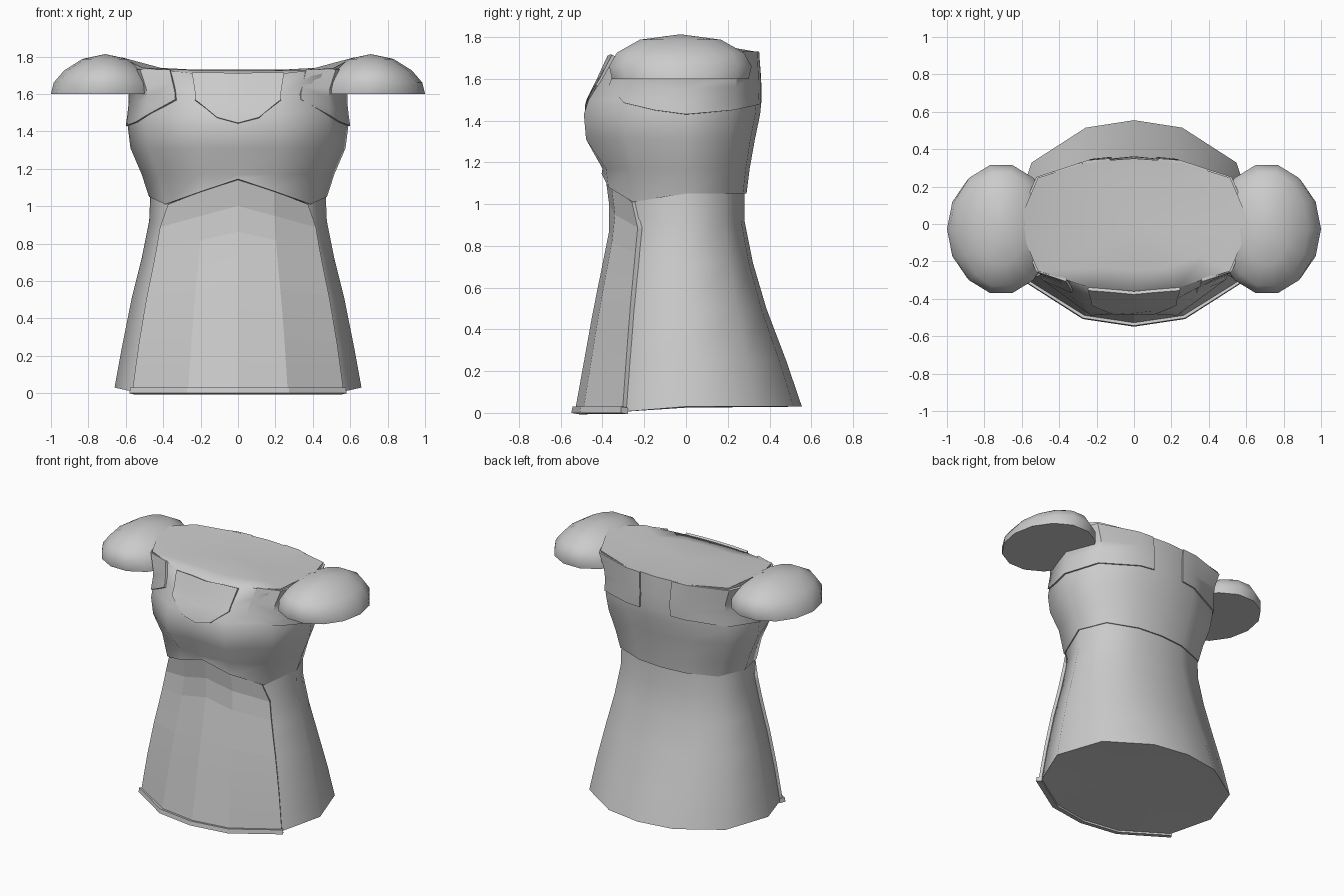
import bpy
from math import sin, cos, radians, pi, copysign
from mathutils import Vector

if "Cube" in bpy.data.objects:
    bpy.data.objects.remove(bpy.data.objects["Cube"])

ANG = [0, 23, 56, 90, 124, 157, 180, 203, 236, 270, 304, 337]   # 0 = front, 90 = +x

# rings: z, half width, front depth, back depth, squareness power, bust bulge
SKIRT = [(0, .66, .515, .555, .9, 0), (.25, .62, .47, .48, .85, 0), (.5, .57, .425, .385, .8, 0),
         (.72, .515, .38, .32, .75, 0), (.92, .475, .34, .28, .7, 0), (1.15, .465, .37, .28, .7, 0)]
BODICE = [(1.05, .476, .38, .29, .72, 0), (1.17, .515, .40, .305, .75, .02),
          (1.31, .575, .465, .33, .8, .10), (1.43, .59, .475, .355, .8, .10),
          (1.5, .58, .465, .362, .8, .07), (1.6, .57, .415, .36, .7, .03),
          (1.73, .62, .355, .35, .6, 0)]


def corner(ring, deg):
    z, rx, yf, yb, p, bust = ring
    t = radians(deg)
    c = 0 if deg in (90, 270) else cos(t)
    y = -copysign(abs(c) ** p, c) * (yf if c > 0 else yb)
    if deg in (23, 337):
        y *= 1 + bust
    return Vector((rx * sin(t), y, z))


def surf(rings, deg, z, off):
    """Point on the faceted shell, pushed outward by off."""
    deg %= 360
    i = max(k for k in range(12) if ANG[k] <= deg)
    a0, a1 = ANG[i], (ANG + [360])[i + 1]
    u = (deg - a0) / (a1 - a0)
    for r0, r1 in zip(rings, rings[1:]):
        if z <= r1[0] or r1 is rings[-1]:
            break
    v = (z - r0[0]) / (r1[0] - r0[0])
    lo = corner(r0, a0).lerp(corner(r0, a1 % 360), u)
    hi = corner(r1, a0).lerp(corner(r1, a1 % 360), u)
    p = lo.lerp(hi, v)
    d = Vector((p.x, p.y, 0)).normalized()
    return Vector((p.x, p.y, z)) + d * off


def shade(me, angle):
    if angle:
        me.shade_smooth()
        me.set_sharp_from_angle(angle=radians(angle))


def finish(name, verts, faces):
    me = bpy.data.meshes.new(name)
    me.from_pydata([tuple(v) for v in verts], [], faces)
    ob = bpy.data.objects.new(name, me)
    bpy.context.collection.objects.link(ob)
    return ob


def loft(name, rows, cap_low, cap_high, smooth=62):
    """Closed loops of equal length, capped with fans around the given points."""
    n = len(rows[0])
    verts = [v for r in rows for v in r] + [cap_low, cap_high]
    faces = [(r * n + i, r * n + (i + 1) % n, (r + 1) * n + (i + 1) % n, (r + 1) * n + i)
             for r in range(len(rows) - 1) for i in range(n)]
    lo, hi, last = len(verts) - 2, len(verts) - 1, (len(rows) - 1) * n
    faces += [((i + 1) % n, i, lo) for i in range(n)]
    faces += [(last + i, last + (i + 1) % n, hi) for i in range(n)]
    shade(finish(name, verts, faces).data, smooth)


def panel(name, rings, cols, off, thick, levels=5, smooth=45):
    """Raised cloth panel; cols = (angle, bottom z, top z, angle at the top edge)."""
    verts = [surf(rings, c[-1] if k == levels and len(c) > 3 else c[0],
                  c[1] + (c[2] - c[1]) * k / levels, off)
             for c in cols for k in range(levels + 1)]
    m = levels + 1
    faces = [(c * m + k, (c + 1) * m + k, (c + 1) * m + k + 1, c * m + k + 1)
             for c in range(len(cols) - 1) for k in range(levels)]
    ob = finish(name, verts, faces)
    s = ob.modifiers.new("thickness", 'SOLIDIFY')
    s.thickness, s.offset = thick, -1
    # bake the thickness so the rim edges can stay sharp
    ev = ob.evaluated_get(bpy.context.evaluated_depsgraph_get())
    me = bpy.data.meshes.new_from_object(ev)
    ob.modifiers.clear()
    ob.data = me
    shade(me, smooth)


# skirt: hem drops slightly toward the front
rows = [[corner(r, a) for a in ANG] for r in SKIRT]
for v in rows[0]:
    v.z = .03 if v.y > -.1 else .005
loft("skirt", rows, (0, 0, .025), (0, 0, 1.15))

# bodice: pointed front waist, raised shoulders and dipped neckline
rows = [[corner(r, a) for a in ANG] for r in BODICE]
for i, a in enumerate(ANG):
    f = min(a, 360 - a)
    if f <= 56:
        z = {0: 1.145, 23: 1.08, 56: 1.01}[f]
        p = surf(BODICE, a, max(z, 1.05), .008)
        rows[0][i] = Vector((p.x * (.97 if f == 56 else 1), p.y, z))
    rows[-1][i].z = {0: 1.70, 23: 1.71, 56: 1.74, 90: 1.795, 124: 1.745}.get(f, 1.73)
rows.append([Vector((v.x * .7, v.y * .7, 1.725)) for v in rows[-1]])
loft("bodice", rows, (0, 0, 1.07), (0, 0, 1.725))

# apron and its hem strip, faceted
panel("apron", SKIRT, [(-57, .03, 1.01, -51), (-23, .03, 1.08), (0, .03, 1.14),
                       (23, .03, 1.08), (57, .03, 1.01, 51)], .018, .024, 8, 0)
panel("apron_hem", SKIRT, [(a, 0, .03) for a in (-57, -23, 0, 23, 57)], .034, .04, 1, 0)

# chest bib
half = [(23, 1.57), (19, 1.54), (11, 1.475)]
cols = [(-a, z, 1.715) for a, z in half] + [(0, 1.445, 1.71)] + [(a, z, 1.715) for a, z in half[::-1]]
panel("bib", BODICE, cols, .012, .018)

# yoke panels wrapping each shoulder, and puff sleeves
yoke = [(37, 1.57), (56, 1.485), (73, 1.45), (90, 1.43), (124, 1.45), (157, 1.475), (168, 1.48)]
for side, s in (("right", 1), ("left", -1)):
    cols = [(s * a, z, 1.73) for a, z in yoke][::s]
    panel(side + "_yoke", BODICE, cols, .01, .016)
    rows = []
    for kx, ky, z in ((1, .96, 1.6), (.95, 1, 1.66), (.76, .89, 1.725), (.42, .57, 1.787)):
        rows.append([(s * .71 + .29 * kx * cos(2 * pi * i / 14),
                      -.027 + .35 * ky * sin(2 * pi * i / 14), z) for i in range(14)])
    loft(side + "_puff_sleeve", rows, (s * .71, -.027, 1.6), (s * .71, -.027, 1.813))
